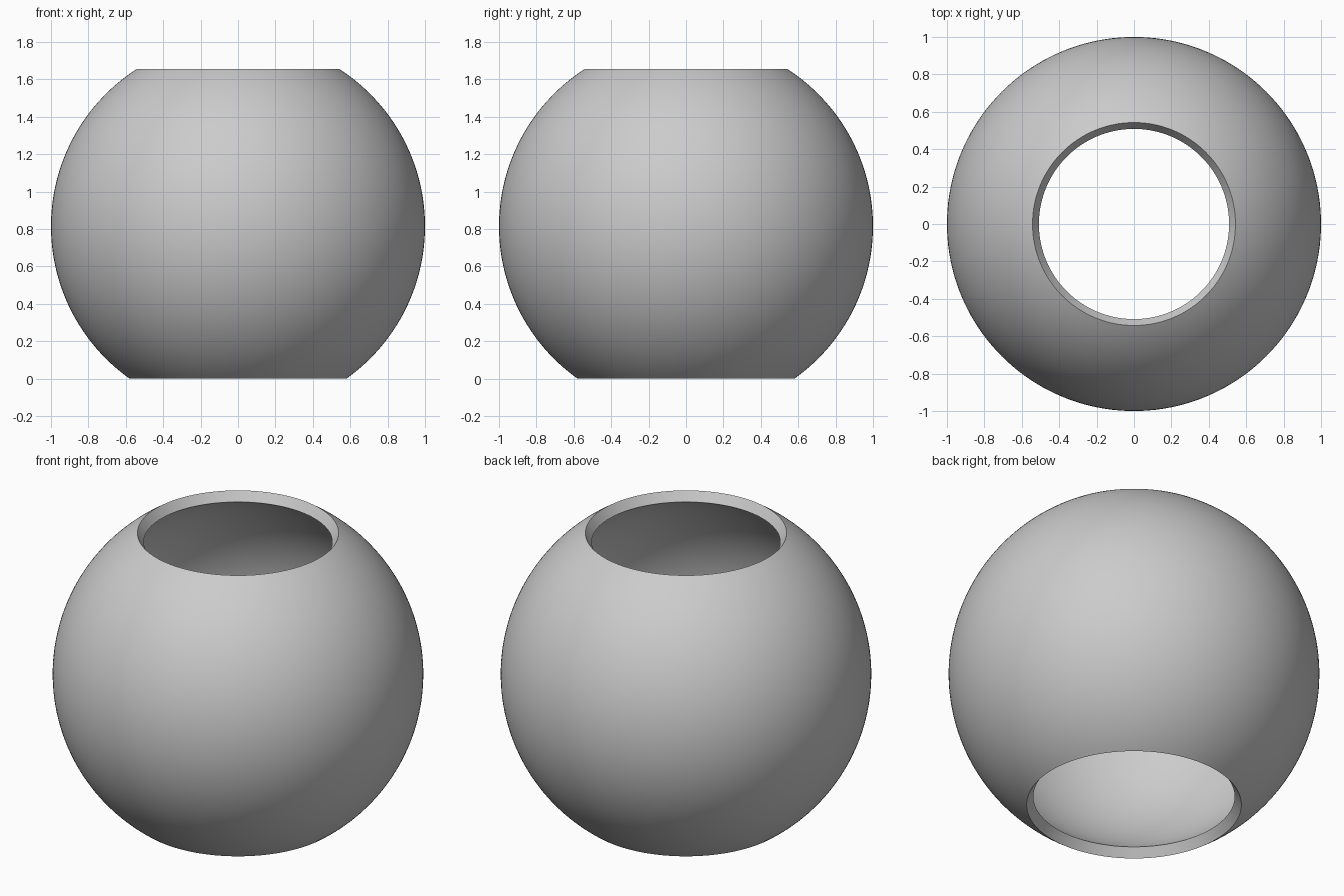
import bpy
import bmesh
from math import asin, cos, sin, pi, radians

cube = bpy.data.objects.get("Cube")
if cube:
    bpy.data.objects.remove(cube, do_unlink=True)

# Dimensions of the hollow globe
OUTER, INNER = 1.0, 0.937
BELOW, ABOVE = 0.815, 0.84      # distances from the centre to the two openings
RINGS, SEGMENTS = 64, 160

# Grey material
grey = bpy.data.materials.new("plain_grey")
grey.use_nodes = True
colour = (0.6, 0.6, 0.6, 1)
grey.diffuse_color = colour
grey.node_tree.nodes["Principled BSDF"].inputs["Base Color"].default_value = colour


def arc(radius):
    """Points of the wall from the bottom opening to the top opening."""
    low, high = -asin(BELOW), asin(ABOVE)
    angles = [low + (high - low) * i / RINGS for i in range(RINGS + 1)]
    return [(radius * cos(a), 0, BELOW + radius * sin(a)) for a in angles]


# Closed wall section: outer wall up, inner wall down, with radial rims between
bm = bmesh.new()
section = [bm.verts.new(p) for p in arc(OUTER) + arc(INNER)[::-1]]
edges = [bm.edges.new((section[i - 1], section[i])) for i in range(len(section))]

# Revolve the section around the upright axis
bmesh.ops.spin(bm, geom=section + edges, cent=(0, 0, 0), axis=(0, 0, 1),
               angle=2 * pi, steps=SEGMENTS, use_duplicate=False)
bmesh.ops.remove_doubles(bm, verts=bm.verts, dist=0.0005)
bmesh.ops.recalc_face_normals(bm, faces=bm.faces)

mesh = bpy.data.meshes.new("globe_shell")
bm.to_mesh(mesh)
bm.free()
mesh.materials.append(grey)
shell = bpy.data.objects.new("globe_shell", mesh)
bpy.context.collection.objects.link(shell)

# Smooth walls with crisp rims
bpy.ops.object.select_all(action="DESELECT")
shell.select_set(True)
bpy.context.view_layer.objects.active = shell
bpy.ops.object.shade_smooth_by_angle(angle=radians(30))
